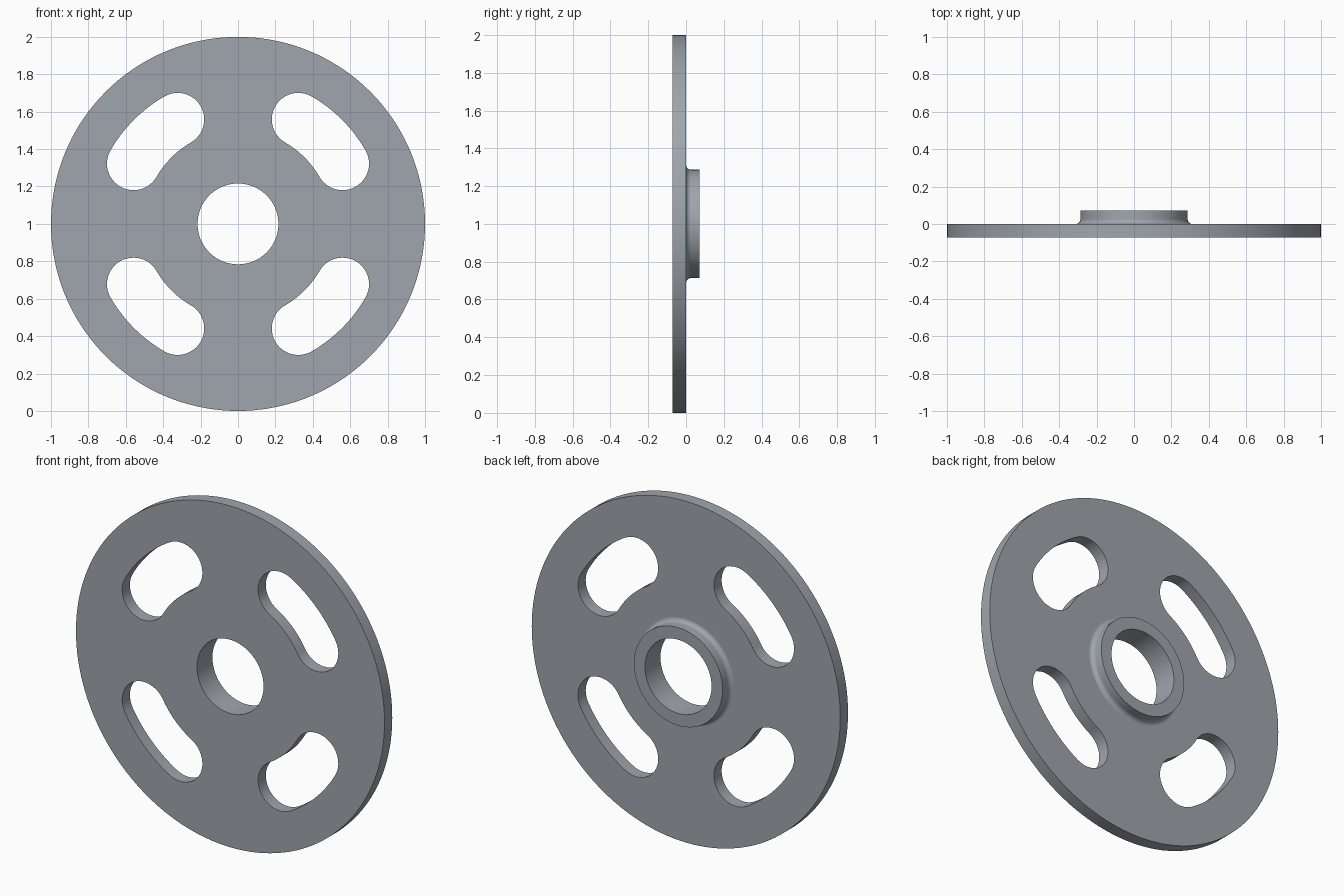
import bpy, bmesh
from math import sin, cos, pi, radians

if "Cube" in bpy.data.objects:
    bpy.data.objects.remove(bpy.data.objects["Cube"])

CENTRE_Z = 1.0
HALF = 0.072             # half of the overall thickness
BORE, HUB, FILLET = 0.216, 0.287, 0.026
SLOT_R, SLOT_W = 0.645, 0.142   # slot centreline radius, end radius
SEGS = 144


def arc(cx, cz, r, a0, a1, n):
    return [(cx + r * cos(a0 + (a1 - a0) * i / n),
             cz + r * sin(a0 + (a1 - a0) * i / n)) for i in range(n + 1)]


def make_object(name, bm):
    bmesh.ops.recalc_face_normals(bm, faces=bm.faces[:])
    mesh = bpy.data.meshes.new(name)
    bm.to_mesh(mesh)
    bm.free()
    obj = bpy.data.objects.new(name, mesh)
    bpy.context.collection.objects.link(obj)
    obj.location.z = CENTRE_Z
    return obj


# Disc, filleted hub and bore: one profile (radius, y) revolved about y
profile = [(BORE, -HALF), (1, -HALF), (1, 0)]
profile += arc(HUB + FILLET, FILLET, FILLET, -pi / 2, -pi, 8)
profile += [(HUB, HALF), (BORE, HALF)]
bm = bmesh.new()
rings = [[bm.verts.new((r * cos(2 * pi * s / SEGS), y, r * sin(2 * pi * s / SEGS)))
          for r, y in profile] for s in range(SEGS)]
for s in range(SEGS):
    a, b = rings[s], rings[(s + 1) % SEGS]
    for i in range(len(profile)):
        j = (i + 1) % len(profile)
        bm.faces.new((a[i], a[j], b[j], b[i]))
wheel = make_object("wheel_disc", bm)

# Dark blue-grey metal
metal = bpy.data.materials.new("dark_metal")
metal.diffuse_color = (0.35, 0.38, 0.42, 1)
metal.use_nodes = True
metal.node_tree.nodes["Principled BSDF"].inputs["Base Color"].default_value = metal.diffuse_color
wheel.data.materials.append(metal)

# Four curved slots, with round ends, on the diagonals
bm = bmesh.new()
for k in range(4):
    mid = radians(45 + 90 * k)
    a0, a1 = mid - radians(15), mid + radians(15)
    e0 = (SLOT_R * cos(a0), SLOT_R * sin(a0))
    e1 = (SLOT_R * cos(a1), SLOT_R * sin(a1))
    outline = arc(0, 0, SLOT_R + SLOT_W, a0, a1, 16)[:-1]
    outline += arc(*e1, SLOT_W, a1, a1 + pi, 24)[:-1]
    outline += arc(0, 0, SLOT_R - SLOT_W, a1, a0, 16)[:-1]
    outline += arc(*e0, SLOT_W, a0 + pi, a0 + 2 * pi, 24)[:-1]
    face = bm.faces.new([bm.verts.new((x, -0.2, z)) for x, z in outline])
    ext = bmesh.ops.extrude_face_region(bm, geom=[face], use_keep_orig=True)
    verts = [g for g in ext["geom"] if isinstance(g, bmesh.types.BMVert)]
    bmesh.ops.translate(bm, verts=verts, vec=(0, 0.4, 0))
cutter = make_object("slot_cutter", bm)
cutter.data.materials.append(metal)
cutter.hide_render = True

# Cut the slots and shade smooth with sharp rims
cut = wheel.modifiers.new("slots", 'BOOLEAN')
cut.operation = 'DIFFERENCE'
cut.solver = 'EXACT'
cut.object = cutter
bpy.context.view_layer.objects.active = wheel
wheel.select_set(True)
bpy.ops.object.modifier_apply(modifier=cut.name)
bpy.data.objects.remove(cutter)
bpy.ops.object.shade_smooth_by_angle(angle=radians(30))

# Keep the flat back face evenly shaded up to the fillet
flat = wheel.modifiers.new("flat_faces", 'WEIGHTED_NORMAL')
flat.keep_sharp = True
